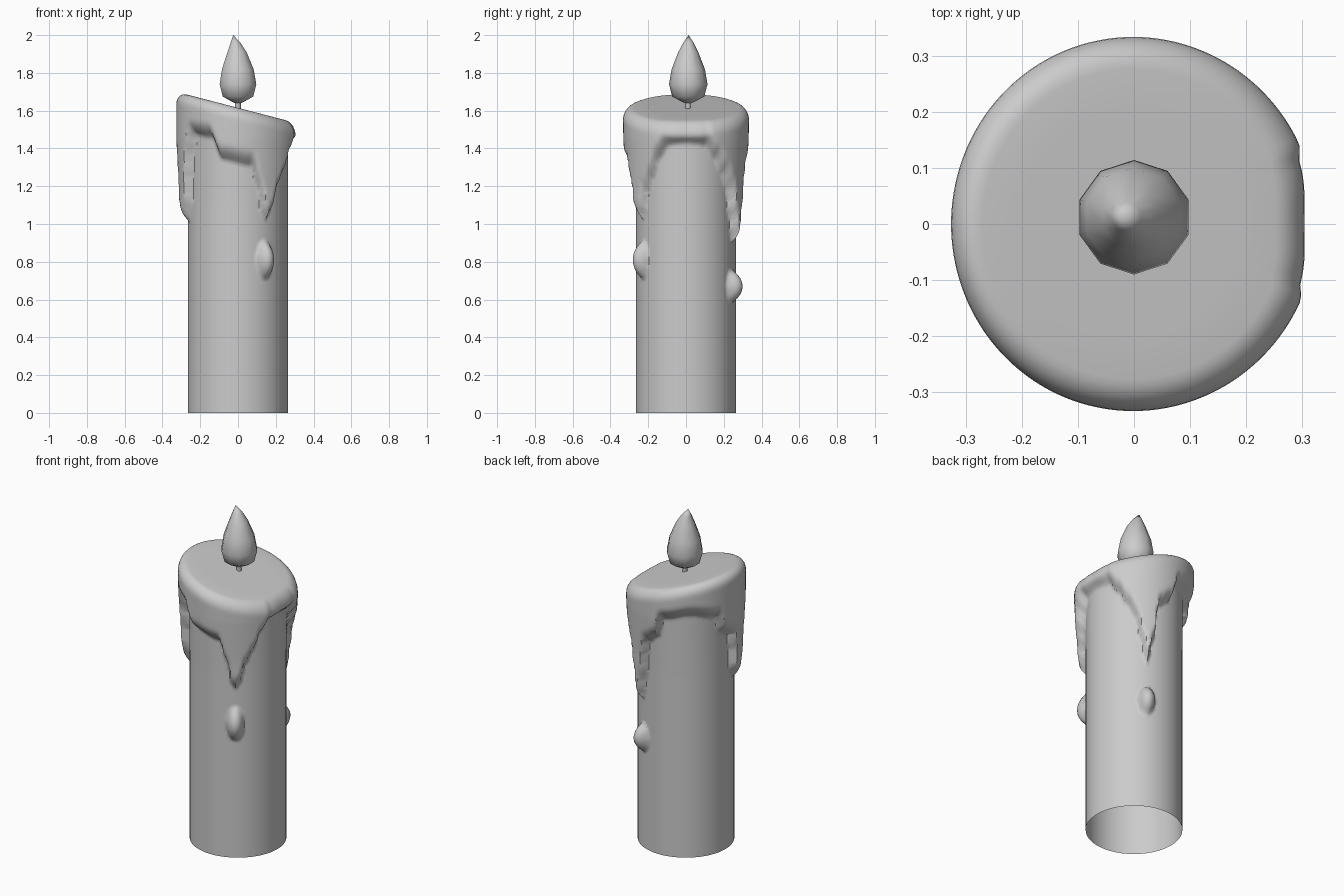
import bpy, bmesh, math

if "Cube" in bpy.data.objects:
    bpy.data.objects.remove(bpy.data.objects["Cube"])

BODY_R, WAX = 0.265, 0.061
SEG, ROWS = 144, 100

# lower edge of the melted wax: (angle in degrees, height)
EDGE = [(0, 1.43), (20, 1.42), (32, 1.35), (42, 1.27), (53, 1.18), (58, 1.05), (65, 0.90),
        (72, 1.05), (77, 1.27), (92, 1.32), (99, 1.44), (130, 1.47), (160, 1.44), (167, 1.33),
        (183, 1.29), (188, 1.05), (196, 1.01), (204, 1.07), (210, 1.36), (217, 1.47),
        (240, 1.46), (253, 1.34), (284, 1.31), (293, 1.18), (298, 1.05), (302, 1.02),
        (307, 1.06), (313, 1.17), (322, 1.25), (330, 1.35), (341, 1.42), (360, 1.43)]
# loose drops: (angle, height, half width, half height)
DROPS = [(302, 0.81, 0.048, 0.10), (65, 0.67, 0.048, 0.085)]


def wax_edge(deg):
    for (a0, z0), (a1, z1) in zip(EDGE, EDGE[1:]):
        if a0 <= deg <= a1:
            t = (deg - a0) / (a1 - a0)
            return z0 + (z1 - z0) * t * t * (3 - 2 * t)


def top_plane(x):
    return 1.615 - 0.26 * x


def thickness(deg, z):
    d = min(max((z - wax_edge(deg)) / 0.09, 0), 1)
    t = (WAX - 0.010 * min(max((1.45 - z) / 0.25, 0), 1)) * (1 - (1 - d) ** 2)
    for a, h, w, hh in DROPS:
        u = math.radians(deg - a) * BODY_R
        q = (u / w) ** 2 + ((z - h) / hh) ** 2
        if q < 1:
            t = max(t, 0.062 * (1 - q) ** 0.8)
    return t


def skin(name, rings, tip=None, angle=40):
    """Bridge rings of points into a surface, closing the last ring at a tip."""
    bm = bmesh.new()
    vs = [[bm.verts.new(p) for p in ring] for ring in rings]
    n = len(vs[0])
    for lo, hi in zip(vs, vs[1:]):
        for i in range(n):
            j = (i + 1) % n
            bm.faces.new((lo[i], lo[j], hi[j], hi[i]))
    if tip:
        t = bm.verts.new(tip)
        for i in range(n):
            bm.faces.new((vs[-1][i], vs[-1][(i + 1) % n], t))
    me = bpy.data.meshes.new(name)
    bm.to_mesh(me)
    bm.free()
    ob = bpy.data.objects.new(name, me)
    bpy.context.collection.objects.link(ob)
    bpy.ops.object.select_all(action='DESELECT')
    ob.select_set(True)
    bpy.context.view_layer.objects.active = ob
    bpy.ops.object.shade_smooth_by_angle(angle=math.radians(angle))
    return ob


# candle body: open at the bottom, drips on the side, rounded slanted rim
angles = [360 * i / SEG for i in range(SEG)]
rings = []
for k in range(ROWS + 1):
    ring = []
    for deg in angles:
        c, s = math.cos(math.radians(deg)), math.sin(math.radians(deg))
        z = k / ROWS * (top_plane(0.325 * c) - 0.065)
        r = BODY_R + thickness(deg, z)
        ring.append((r * c, r * s * (1 + 0.02 * max(0, z - 1.1) / 0.4), z))
    rings.append(ring)
rim = rings[-1]
for k in range(1, 8):
    a = math.radians(90 * k / 7)
    f = 1 - 0.17 * (1 - math.cos(a))
    rings.append([(x * f, y * f, top_plane(x * f) - 0.065 * (1 - math.sin(a)))
                  for x, y, z in rim])
for f in (0.6, 0.3):
    rings.append([(x * f, y * f, top_plane(x * f)) for x, y, z in rim])
skin("candle_body", rings, (0, 0, top_plane(0)), 60)


def lathe(name, profile, sides, tip, angle):
    """Rings from (height, radius, x, y) points."""
    skin(name, [[(cx + r * math.sin(math.tau * i / sides + 0.0) * -1,
                  cy + r * math.cos(math.tau * i / sides), z) for i in range(sides)]
                for z, r, cx, cy in profile], tip, angle)


# wick
lathe("wick", [(1.60, 0.015, 0, 0.01), (1.64, 0.015, 0, 0.01), (1.67, 0.02, 0, 0.01)],
      8, (0, 0.01, 1.68), 60)
# flame: ten sides, tip leaning slightly to the left
lathe("flame", [(1.636, 0.004, 0, 0.012), (1.645, 0.03, 0, 0.012), (1.675, 0.085, 0, 0.012),
                (1.74, 0.102, 0, 0.012), (1.82, 0.088, -0.001, 0.012),
                (1.91, 0.053, -0.005, 0.012), (1.96, 0.027, -0.013, 0.013)],
      10, (-0.025, 0.014, 2.0), 60)
